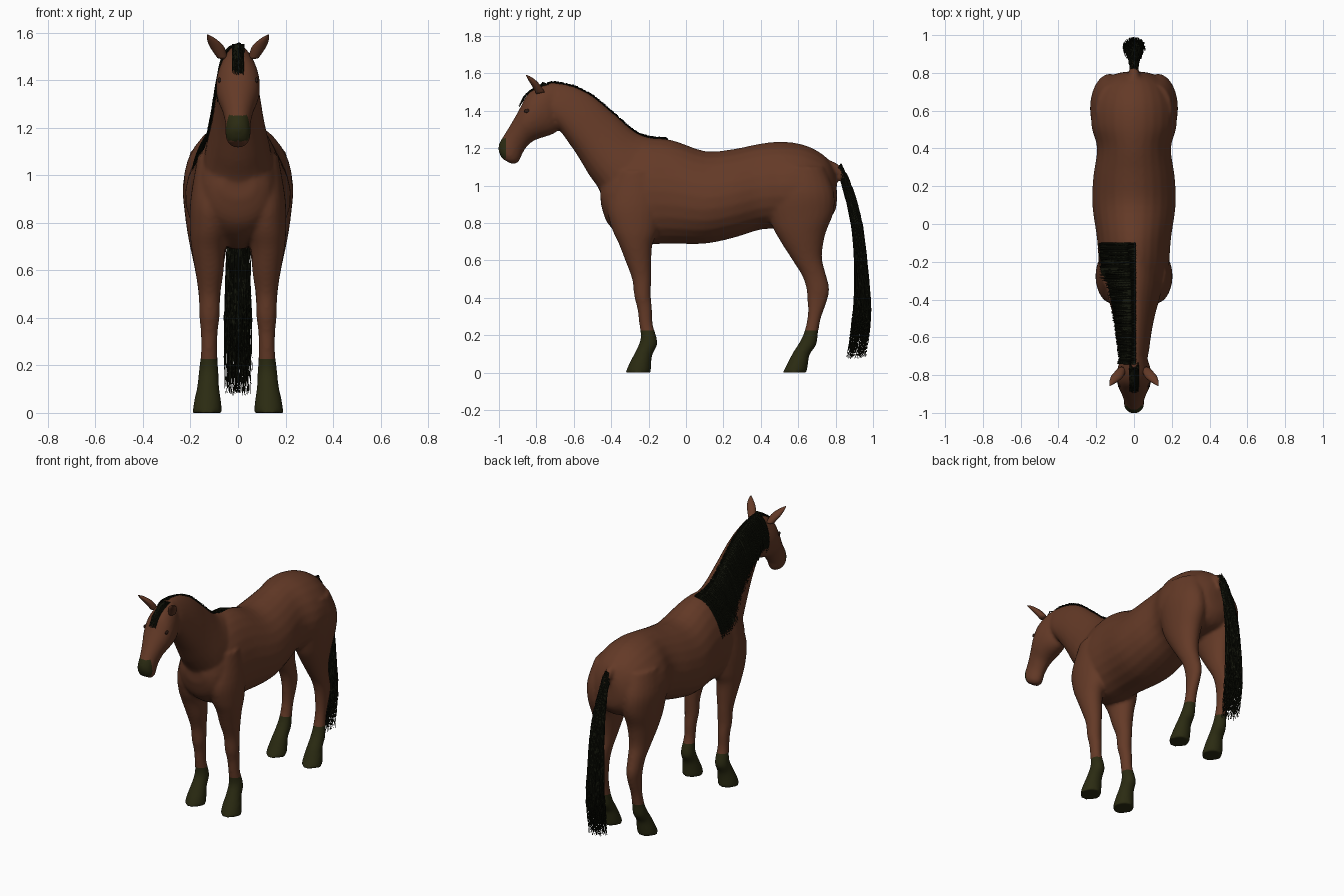
import bpy, bmesh, math, random
from mathutils import Vector
from mathutils.bvhtree import BVHTree

random.seed(4)
cube = bpy.data.objects.get("Cube")
if cube:
    bpy.data.objects.remove(cube)


def material(name, colour):
    mat = bpy.data.materials.new(name)
    mat.use_nodes = True
    mat.diffuse_color = (*colour, 1)
    mat.node_tree.nodes["Principled BSDF"].inputs["Base Color"].default_value = (*colour, 1)
    return mat


COAT = material("chestnut coat", (.127, .042, .02))
HOOF = material("dark olive hoof", (.024, .024, .006))
HAIR = material("black hair", (.006, .007, .003))
EYE = material("dark brown eye", (.03, .012, .007))


def smooth_rings(rings, steps=4):
    """Catmull-Rom interpolation between the key rings."""
    keys = [rings[0]] + list(rings) + [rings[-1]]
    result = []
    for a, b, c, d in zip(keys, keys[1:], keys[2:], keys[3:]):
        for k in range(steps):
            t = k / steps
            result.append([q + t * (r - p) / 2 + t * t * (p - 2.5 * q + 2 * r - s / 2)
                           + t ** 3 * (3 * (q - r) + s - p) / 2
                           for p, q, r, s in zip(a, b, c, d)])
    return result + [list(rings[-1])]


def loft(bm, rings, egg=0, side=1, sides=24, swell=1):
    """Skin rings given as (y, z) to (y, z) across, centre x and half width."""
    loops = []
    for y1, z1, y2, z2, cx, hw in rings:
        mid, arm = Vector((cx, (y1 + y2) / 2, (z1 + z2) / 2)), Vector((0, y1 - y2, z1 - z2)) / 2
        loop = []
        for k in range(sides):
            a = math.tau * k / sides
            p = mid + swell * (arm * math.cos(a)
                               + Vector((hw * math.sin(a) * (1 + egg * math.cos(a)), 0, 0)))
            loop.append(bm.verts.new((p.x * side, p.y, p.z)))
        loops.append(loop)
    for low, high in zip(loops, loops[1:]):
        for k in range(sides):
            n = (k + 1) % sides
            bm.faces.new((low[k], low[n], high[n], high[k]))
    bm.faces.new(loops[0])
    bm.faces.new(loops[-1])


def strand(bm, points, radius):
    """A thin three-sided hair that tapers to its tip."""
    loops = []
    for i, p in enumerate(points):
        r = radius * (1.15 - i / len(points))
        loops.append([bm.verts.new((p.x + r * math.cos(a), p.y + r * math.sin(a), p.z))
                      for a in (0, math.tau / 3, math.tau * 2 / 3)])
    for low, high in zip(loops, loops[1:]):
        for k in range(3):
            n = (k + 1) % 3
            bm.faces.new((low[k], low[n], high[n], high[k]))


def finish(name, bm, *mats):
    bmesh.ops.recalc_face_normals(bm, faces=bm.faces)
    for f in bm.faces:
        f.smooth = True
    mesh = bpy.data.meshes.new(name)
    bm.to_mesh(mesh)
    bm.free()
    obj = bpy.data.objects.new(name, mesh)
    for m in mats:
        mesh.materials.append(m)
    bpy.context.scene.collection.objects.link(obj)
    return obj


# Key rings: front or top edge, rear or bottom edge, centre x, half width
torso = [(-.46, 1.02, -.455, .9, 0, .07), (-.42, 1.12, -.42, .8, 0, .13),
         (-.34, 1.2, -.34, .73, 0, .17), (-.22, 1.25, -.22, .69, 0, .185),
         (-.08, 1.245, -.08, .69, 0, .195), (.1, 1.185, .1, .69, 0, .22),
         (.25, 1.195, .25, .72, 0, .215), (.4, 1.225, .4, .765, 0, .195),
         (.52, 1.235, .52, .77, 0, .225), (.64, 1.215, .64, .78, 0, .22),
         (.74, 1.16, .74, .8, 0, .175), (.79, 1.09, .795, .86, 0, .1),
         (.805, 1.03, .807, .92, 0, .04)]
neck = [(-.1, 1.245, -.42, .85, 0, .15), (-.25, 1.275, -.46, .97, 0, .135),
        (-.38, 1.38, -.52, 1.06, 0, .112), (-.5, 1.48, -.58, 1.16, 0, .095),
        (-.6, 1.53, -.635, 1.24, 0, .084), (-.7, 1.55, -.68, 1.3, 0, .075),
        (-.76, 1.54, -.72, 1.33, 0, .06)]
head = [(-.72, 1.55, -.68, 1.33, 0, .06), (-.79, 1.53, -.69, 1.29, 0, .08),
        (-.85, 1.485, -.73, 1.268, 0, .092), (-.89, 1.41, -.79, 1.25, 0, .088),
        (-.93, 1.34, -.835, 1.225, 0, .069), (-.97, 1.275, -.87, 1.18, 0, .055),
        (-.997, 1.23, -.885, 1.145, 0, .053), (-1.003, 1.19, -.9, 1.122, 0, .051),
        (-.985, 1.145, -.93, 1.115, 0, .035)]
foreleg = [(-.36, 1.08, -.16, 1.08, .11, .06), (-.42, .9, -.13, .9, .115, .085),
           (-.4, .78, -.15, .76, .12, .083), (-.36, .69, -.18, .68, .125, .07),
           (-.325, .6, -.185, .58, .12, .059), (-.288, .5, -.186, .5, .12, .046),
           (-.277, .41, -.188, .41, .12, .043), (-.26, .34, -.181, .34, .121, .036),
           (-.25, .26, -.178, .26, .122, .034), (-.242, .2, -.16, .2, .123, .039),
           (-.247, .165, -.153, .15, .124, .043), (-.272, .11, -.178, .1, .126, .047),
           (-.303, .05, -.186, .05, .128, .057), (-.325, 0, -.187, 0, .13, .062)]
hind_leg = [(.46, 1.1, .74, 1.1, .11, .09), (.43, .95, .79, .97, .125, .107),
            (.455, .8, .79, .86, .125, .098), (.5, .71, .745, .74, .125, .082),
            (.57, .6, .727, .62, .122, .061), (.62, .52, .747, .53, .12, .049),
            (.643, .45, .766, .45, .12, .043), (.65, .38, .753, .38, .12, .037),
            (.65, .3, .724, .3, .121, .034), (.633, .22, .707, .22, .122, .037),
            (.608, .165, .697, .15, .124, .043), (.573, .11, .663, .1, .126, .047),
            (.542, .05, .653, .05, .128, .057), (.515, 0, .646, 0, .13, .062)]
dock = [(.74, 1.08, .76, 1.14, 0, .03), (.8, 1.06, .825, 1.105, 0, .026),
        (.84, .99, .872, 1.01, 0, .02), (.87, .88, .89, .89, 0, .01)]
ear = [(-.8, 1.49, -.755, 1.5, .066, .022), (-.825, 1.535, -.785, 1.545, .088, .03),
       (-.845, 1.568, -.818, 1.575, .11, .02), (-.857, 1.592, -.85, 1.592, .127, .003)]
tail = [(.805, 1.08, .83, 1.11, 0, .02), (.85, .95, .89, .98, 0, .028),
        (.89, .74, .945, .78, 0, .045), (.9, .5, .978, .5, 0, .055),
        (.888, .3, .99, .3, 0, .06), (.855, .08, .965, .09, 0, .056)]

# Body: blend the overlapping lofts into one skin
bm = bmesh.new()
loft(bm, smooth_rings(torso), -.12)
loft(bm, smooth_rings(neck), -.25)
loft(bm, smooth_rings(head), .08)
loft(bm, smooth_rings(dock))
for side in (1, -1):
    loft(bm, smooth_rings(foreleg), 0, side)
    loft(bm, smooth_rings(hind_leg), 0, side)
body = finish("body", bm)
remesh = body.modifiers.new("blend", "REMESH")
remesh.mode, remesh.voxel_size = "VOXEL", .01
soften = body.modifiers.new("soften", "SMOOTH")
soften.factor, soften.iterations = .5, 7
bpy.context.view_layer.update()
skin = bpy.data.meshes.new_from_object(body.evaluated_get(bpy.context.evaluated_depsgraph_get()))
body.modifiers.clear()

# Hooves with pasterns, and the nose, take the dark colour
bm = bmesh.new()
bm.from_mesh(skin)
for co, no in (((0, 0, .226), (0, 0, 1)), ((0, -.962, 0), (0, 1, 0))):
    bmesh.ops.bisect_plane(bm, geom=bm.verts[:] + bm.edges[:] + bm.faces[:],
                           plane_co=co, plane_no=no)
for f in bm.faces:
    c = f.calc_center_median()
    nose = c.y < -.962 and 1.145 < c.z < 1.252
    f.material_index = int(c.z < .226 or nose)
    f.smooth = True
bm.to_mesh(body.data)
tree = BVHTree.FromBMesh(bm)
bm.free()
for m in (COAT, HOOF):
    body.data.materials.append(m)

# Ears and eyes
for side, word in ((1, "left"), (-1, "right")):
    bm = bmesh.new()
    loft(bm, smooth_rings(ear), 0, side, 16)
    finish(word + "_ear", bm, COAT)
    spot = tree.ray_cast(Vector((side, -.85, 1.4)), Vector((-side, 0, 0)))[0]
    bm = bmesh.new()
    bmesh.ops.create_uvsphere(bm, u_segments=16, v_segments=10, radius=.014)
    for v in bm.verts:
        v.co = Vector((v.co.x * .5, v.co.y * 1.2, v.co.z * .8)) + spot
    finish(word + "_eye", bm, EYE)

# Tail: solid core with loose strands around it
path = smooth_rings(tail)
bm = bmesh.new()
loft(bm, path[3:16], sides=12, swell=.75)
for i in range(520):
    a, r = random.uniform(0, math.tau), math.sqrt(random.random())
    u, v = r * math.cos(a), r * math.sin(a)
    first, last = random.randint(0, 6), random.randint(17, len(path))
    points = [Vector((u * hw + random.uniform(-.003, .003),
                      (y1 + y2) / 2 + v * (y2 - y1) / 2,
                      (z1 + z2) / 2 + v * (z2 - z1) / 2 + random.uniform(-.01, .01)))
              for y1, z1, y2, z2, cx, hw in path[first:last]]
    strand(bm, points, .0032)
finish("tail", bm, HAIR)


def mane_line(y, length, lift, count=9):
    """Points from the crest down the right side of the neck."""
    top = tree.ray_cast(Vector((0, y, 3)), Vector((0, 0, -1)))[0].z
    points = [Vector((.008, y, top + lift))]
    for k in range(1, count):
        z = top - .002 - length * (k / (count - 1)) ** 1.6
        hit = tree.ray_cast(Vector((-1, y, z)), Vector((1, 0, 0)))[0]
        points.append(Vector(((hit.x if hit else 0) - lift, y, z + lift * .5)))
    return points


# Mane: a close sheet with strands over it
bm = bmesh.new()
grid = [[bm.verts.new(p) for p in mane_line(-.735 + .63 * i / 50, .2, .006)] for i in range(51)]
for a, b in zip(grid, grid[1:]):
    for k in range(len(a) - 1):
        bm.faces.new((a[k], a[k + 1], b[k + 1], b[k]))
for i in range(420):
    strand(bm, mane_line(random.uniform(-.74, -.1), random.uniform(.17, .23),
                         random.uniform(.005, .011)), .0035)
finish("mane", bm, HAIR)

# Forelock falling over the forehead
bm = bmesh.new()
for i in range(90):
    x, drop = random.uniform(-.024, .024), random.uniform(.08, .12)
    points = [Vector((x, -.765, 1.553))]
    for k in range(8):
        z = 1.54 - drop * k / 7
        hit = tree.ray_cast(Vector((x, -3, z)), Vector((0, 1, 0)))[0]
        points.append(Vector((x, (hit.y if hit else -.765) - random.uniform(.005, .014), z)))
    strand(bm, points, .0035)
finish("forelock", bm, HAIR)
